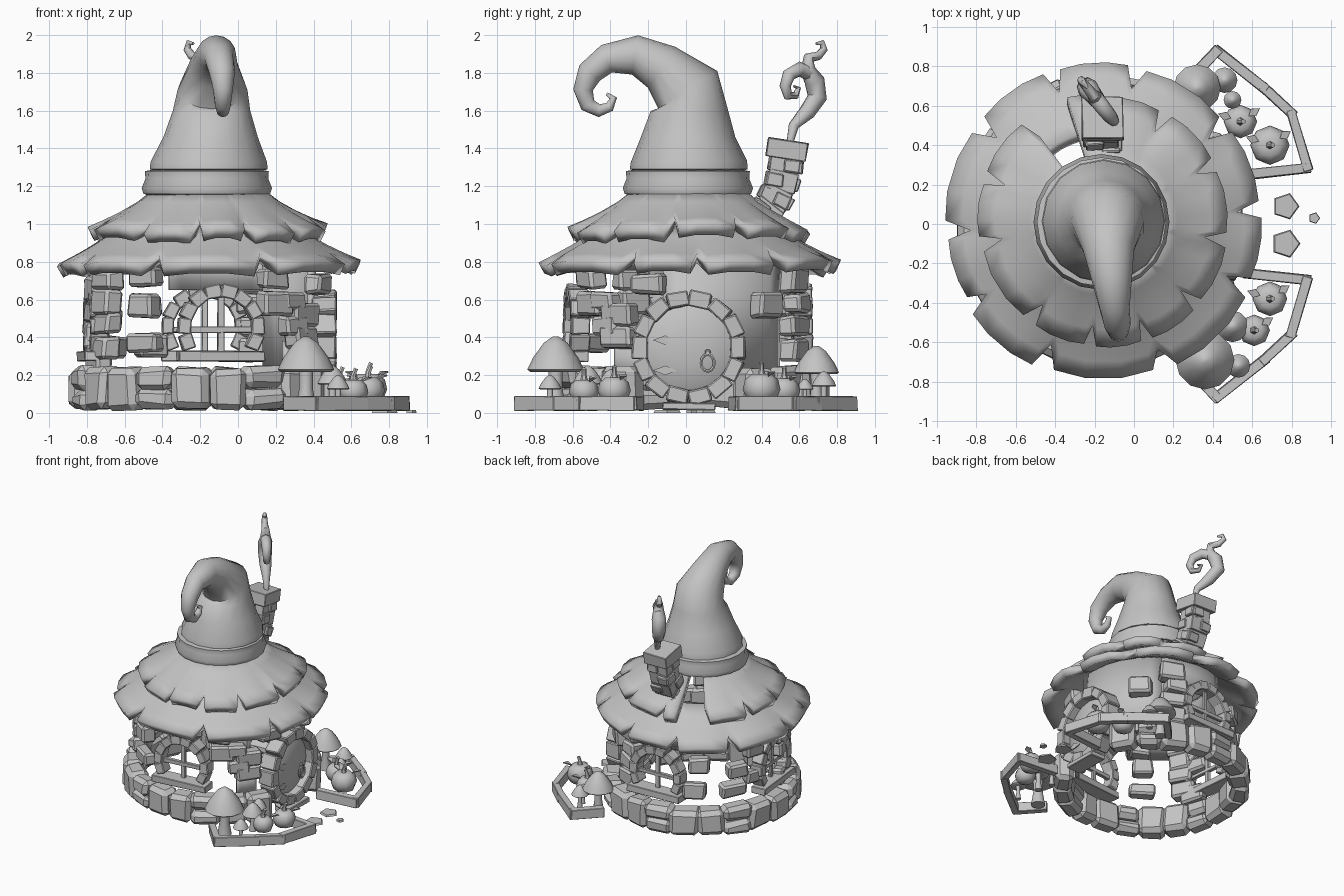
import bpy, bmesh, random
from math import sin, cos, radians, pi, tau
from mathutils import Vector, Matrix

random.seed(7)
if "Cube" in bpy.data.objects:
    bpy.data.objects.remove(bpy.data.objects["Cube"])

CX, CY = -0.155, 0.015  # axis of the house

clay = bpy.data.materials.new("clay_grey")
clay.use_nodes = True
GREY = (0.55, 0.55, 0.55, 1)
clay.diffuse_color = GREY
clay.node_tree.nodes["Principled BSDF"].inputs["Base Color"].default_value = GREY


def finish(name, bm, smooth=40, bevel=0, thick=0):
    bmesh.ops.recalc_face_normals(bm, faces=bm.faces)
    me = bpy.data.meshes.new(name)
    bm.to_mesh(me)
    bm.free()
    me.materials.append(clay)
    ob = bpy.data.objects.new(name, me)
    bpy.context.collection.objects.link(ob)
    if thick:
        m = ob.modifiers.new("thickness", "SOLIDIFY")
        m.thickness, m.offset = thick, -1
    if bevel:
        m = ob.modifiers.new("worn_edges", "BEVEL")
        m.width, m.segments = bevel, 1
    if smooth:
        bpy.ops.object.select_all(action="DESELECT")
        ob.select_set(True)
        bpy.context.view_layer.objects.active = ob
        bpy.ops.object.shade_smooth_by_angle(angle=radians(smooth))


def skin(bm, rings):
    """Join rings of points into a closed tube."""
    vs = [[bm.verts.new(p) for p in ring] for ring in rings]
    n = len(vs[0])
    for a, b in zip(vs, vs[1:]):
        for i in range(n):
            j = (i + 1) % n
            bm.faces.new((a[i], a[j], b[j], b[i]))
    bm.faces.new(vs[0])
    bm.faces.new(vs[-1])


def sweep(name, path, side, n=10):
    """Tube through (x, y, z, radius) points; side is across the bend."""
    side, rings = Vector(side).normalized(), []
    pts = [Vector(p[:3]) for p in path]
    for i, p in enumerate(pts):
        t = pts[min(i + 1, len(pts) - 1)] - pts[max(i - 1, 0)]
        up, r = t.cross(side).normalized(), path[i][3]
        rings.append([p + r * (cos(a) * side + sin(a) * up)
                      for a in (tau * k / n for k in range(n))])
    bm = bmesh.new()
    skin(bm, rings)
    finish(name, bm, 50)


def lathe(name, profile, x, y, n=16, lobes=0, smooth=50):
    rings = []
    for r, z in profile:
        ring = []
        for a in (tau * k / n for k in range(n)):
            rr = r * (1 - 0.07 * abs(sin(lobes * a / 2)))
            ring.append((x + rr * cos(a), y + rr * sin(a), z))
        rings.append(ring)
    bm = bmesh.new()
    skin(bm, rings)
    finish(name, bm, smooth)


def blocks(name, items, jitter=0.012, bevel=0.012):
    """Rough blocks, each given as (matrix, size)."""
    bm = bmesh.new()
    for m, size in items:
        geo = bmesh.ops.create_cube(bm, size=1, matrix=m @ Matrix.Diagonal((*size, 1)))
        for v in geo["verts"]:
            v.co += Vector([random.uniform(-jitter, jitter) for _ in "xyz"])
    finish(name, bm, 0, bevel)


def move(x, y, z):
    return Matrix.Translation((x, y, z))


def around(az, r, z):
    """Frame on the wall: local x points outward, y along the wall."""
    a = radians(az)
    return move(CX + r * cos(a), CY + r * sin(a), z) @ Matrix.Rotation(a, 4, "Z")


def arch(frame, radius, start, end, count, size):
    for k in range(count):
        a = radians(start + (end - start) * k / (count - 1))
        yield frame @ move(0, radius * cos(a), radius * sin(a)) @ Matrix.Rotation(a, 4, "X"), size


def petal_roof(name, seams, r0, z0, r1, z1, notch, gap=None):
    """Drooping shingles between seam azimuths, parted by V notches."""
    rows, bm, cols, angs = 5, bmesh.new(), [], []
    for a0, a1 in zip(seams, seams[1:] + [seams[0] + 360]):
        drop, reach = random.uniform(-0.02, 0.02), random.uniform(-0.015, 0.015)
        for t in (0, 0.1, 0.35, 0.65, 0.9):
            rim = r1 + reach - notch * (t == 0) - 0.005 * (t in (0.1, 0.9))
            az = a0 + (a1 - a0) * t
            col = []
            for s in (i / (rows - 1) for i in range(rows)):
                r = r0 + (rim - r0) * s
                f = ((r - r0) / (r1 - r0)) ** 0.85 if s else 0
                lift = 0.02 * (0.1 < t < 0.9) + drop
                col.append(bm.verts.new(around(az, r, z0 + (z1 - z0) * f + lift * s * s).translation))
            cols.append(col)
            angs.append(az)
    for i, a in enumerate(cols):
        if gap and gap[0] < angs[i] < gap[1]:
            continue
        b = cols[(i + 1) % len(cols)]
        for j in range(rows - 1):
            bm.faces.new((a[j], a[j + 1], b[j + 1], b[j]))
    finish(name, bm, 35, thick=0.065)


# Roof and hat
petal_roof("lower_roof", [4, 38, 78, 109, 142, 184, 212, 247, 293, 336],
           0.46, 1.0, 0.81, 0.787, 0.12)
petal_roof("upper_roof", [-9, 27, 60, 95, 127, 160, 190, 234, 264, 290, 318],
           0.29, 1.185, 0.645, 0.957, 0.11, (105, 126))
lathe("hat_band", [(0.28, 1.14), (0.335, 1.16), (0.345, 1.19), (0.325, 1.24),
                   (0.328, 1.28), (0.27, 1.29)], CX - 0.01, 0.01, 20)
sweep("hat", [(-0.155, 0.015, 1.27, 0.24), (-0.155, 0.015, 1.29, 0.312), (-0.155, 0.015, 1.33, 0.308),
              (-0.145, 0.012, 1.46, 0.25), (-0.14, 0.018, 1.6, 0.205), (-0.135, 0.01, 1.71, 0.185),
              (-0.13, -0.13, 1.83, 0.13), (-0.115, -0.27, 1.895, 0.105), (-0.1, -0.42, 1.875, 0.078),
              (-0.085, -0.51, 1.8, 0.068), (-0.08, -0.545, 1.71, 0.052), (-0.08, -0.52, 1.63, 0.042),
              (-0.08, -0.46, 1.6, 0.034), (-0.08, -0.405, 1.62, 0.027), (-0.08, -0.385, 1.665, 0.02),
              (-0.08, -0.42, 1.69, 0.008)], (1, 0, 0), 16)

# Chimney: bending stack of brick courses and a cap
core, bricks = [], []
for row, (y, z, tilt) in enumerate(((0.425, 1.06, -38), (0.475, 1.14, -26), (0.51, 1.225, -14), (0.525, 1.31, -8))):
    f = move(-0.16, y, z) @ Matrix.Rotation(radians(tilt), 4, "X")
    core.append((f, (0.165, 0.155, 0.11)))
    for q in range(4):
        shift = 0.04 if (row + q) % 2 else -0.04
        bricks.append((f @ Matrix.Rotation(q * pi / 2, 4, "Z") @ move(0.08, shift, 0), (0.03, 0.09, 0.068)))
blocks("chimney_core", core, 0.004, 0.004)
blocks("chimney_bricks", bricks, 0.006, 0.006)
blocks("chimney_cap", [(move(-0.16, 0.535, 1.395) @ Matrix.Rotation(radians(-9), 4, "X"),
                        (0.21, 0.215, 0.1))], 0.004, 0.004)


def smoke(name, path):
    pts = [(-0.1 - 0.8 * (y - 0.52), y, z, r) for y, z, r in path]
    sweep(name, pts, (1, 0.8, 0), 8)


smoke("smoke_plume", [(0.55, 1.43, 0.018), (0.57, 1.52, 0.028), (0.64, 1.59, 0.045), (0.695, 1.67, 0.052),
                      (0.68, 1.76, 0.054), (0.645, 1.82, 0.04), (0.65, 1.88, 0.03), (0.7, 1.89, 0.024),
                      (0.73, 1.925, 0.021), (0.72, 1.96, 0.016), (0.69, 1.955, 0.007)])
smoke("smoke_curl", [(0.67, 1.79, 0.04), (0.6, 1.82, 0.04), (0.545, 1.79, 0.036), (0.525, 1.73, 0.03),
                     (0.54, 1.68, 0.026), (0.58, 1.68, 0.02), (0.595, 1.72, 0.014), (0.57, 1.73, 0.006)])

# Foundation ring, open at the door
stones, count = [], 19
for k in range(count):
    az = 32 + 296 * k / (count - 1)
    wide = random.uniform(0.19, 0.23)
    if k % 3 == 1:
        stones += [(around(az, 0.67, z), (0.14, wide, h)) for z, h in ((0.07, 0.1), (0.185, 0.12))]
    else:
        stones.append((around(az, 0.665, 0.13), (0.15, wide, random.uniform(0.2, 0.23))))
blocks("foundation_stones", stones, 0.014, 0.032)

# Scattered wall stones: azimuth, then heights in that column
COLUMNS = {-122: (0.37, 0.57, 0.72), -152: (0.34, 0.47, 0.59, 0.7), -163: (0.29, 0.53, 0.66),
           -56: (0.58, 0.71), -45: (0.46, 0.59), -36: (0.4, 0.52), -22: (0.68,), 43: (0.57,),
           66: (0.33, 0.46, 0.58, 0.7), 122: (0.36, 0.57), 148: (0.35, 0.5), 163: (0.42, 0.65)}
stones = [(around(az + random.uniform(-2, 2), 0.615, z),
           (0.1, random.uniform(0.15, 0.2), random.uniform(0.1, 0.135)))
          for az, heights in COLUMNS.items() for z in heights]
blocks("wall_stones", stones, 0.01, 0.016)


def plaster(name, az0, az1, z0, z1):
    bm, last = bmesh.new(), None
    for k in range(9):
        az = az0 + (az1 - az0) * k / 8
        pair = [bm.verts.new(around(az, 0.57, z).translation) for z in (z0, z1)]
        if last:
            bm.faces.new((last[0], pair[0], pair[1], last[1]))
        last = pair
    finish(name, bm, 40, thick=0.03)


plaster("plaster_by_door", -14, 58, 0.2, 0.86)
plaster("plaster_at_back", 58, 112, 0.65, 0.86)
plaster("plaster_scrap", -44, -28, 0.16, 0.38)

# Arched windows with sill and crossbars
for i, az in enumerate((-84, 92, 185)):
    f = around(az, 0.6, 0.45)
    blocks(f"window_arch_{i}", arch(f, 0.195, -22, 202, 10, (0.1, 0.068, 0.085)), 0.005, 0.006)
    blocks(f"window_sill_{i}", [(f @ move(0.02, 0, -0.15), (0.12, 0.46, 0.055))], 0.004, 0.004)
    blocks(f"window_bars_{i}", [(f @ move(0, 0, -0.01), (0.03, 0.34, 0.03)),
                                (f @ move(0, 0, 0.02), (0.025, 0.035, 0.3))], 0.003, 0.003)

# Round door: stone ring, domed leaf, hinges and knocker
f = around(0, 0.61, 0.345)
blocks("door_ring", arch(f, 0.26, 0, 334.3, 14, (0.13, 0.08, 0.114)), 0.006, 0.007)
bm = bmesh.new()
skin(bm, [[f @ Vector((x, r * cos(tau * k / 24), r * sin(tau * k / 24))) for k in range(24)]
          for r, x in ((0.225, -0.05), (0.225, 0.0), (0.17, 0.025), (0.09, 0.038), (0.02, 0.042))])
finish("door_leaf", bm, 60)
blocks("door_sill", [(f @ move(0.03, 0, -0.31), (0.13, 0.28, 0.04))], 0.004, 0.005)


def leaf(name, frame, length, width):
    bm = bmesh.new()
    vs = [bm.verts.new(frame @ Vector(p)) for p in
          ((0, 0, 0), (width / 2, length / 2, 0.012), (0, length, 0), (-width / 2, length / 2, 0.012))]
    bm.faces.new(vs)
    finish(name, bm, 0, thick=0.008)


for z in (-0.12, 0.04):
    leaf("door_hinge", f @ move(0.03, -0.19, z) @ Matrix.Rotation(pi / 2, 4, "Y"), 0.13, 0.05)
ring = [f @ Vector((0.05, 0.1 + 0.035 * sin(tau * k / 12), -0.08 + 0.045 * cos(tau * k / 12)))
        for k in range(13)]
sweep("door_knocker", [(*p, 0.009) for p in ring], (1, 0, 0), 6)
blocks("knocker_mount", [(f @ move(0.04, 0.1, -0.025), (0.03, 0.03, 0.03))], 0.003, 0.006)

# Garden beds with plank borders
for tag, s in (("front", -1), ("back", 1)):
    edge = [(0.57, 0.25), (0.88, 0.285), (0.8, 0.56), (0.66, 0.69), (0.42, 0.88), (0.27, 0.72)]
    planks = []
    for a, b in zip(edge, edge[1:]):
        a, b = (Vector((p[0], p[1] * s, 0.05)) for p in (a, b))
        d = b - a
        planks.append((Matrix.Translation((a + b) / 2) @ d.to_track_quat("X", "Z").to_matrix().to_4x4(),
                       (d.length + 0.035, 0.05, 0.076)))
    blocks(f"{tag}_bed_border", planks, 0.003, 0.003)


def mushroom(x, y, top, r):
    z = top - 1.25 * r
    lathe("mushroom", [(0.36 * r, 0.02), (0.24 * r, z * 0.6), (0.25 * r, z + 0.1 * r), (0.9 * r, z),
                       (r, z + 0.08 * r), (0.8 * r, z + 0.5 * r), (0.42 * r, z + 1.02 * r),
                       (0.1 * r, z + 1.25 * r)], x, y, 12)


for spot in ((0.36, -0.69, 0.405, 0.15), (0.5, -0.52, 0.25, 0.08), (0.53, -0.72, 0.2, 0.06),
             (0.47, -0.4, 0.23, 0.06), (0.32, 0.69, 0.355, 0.12), (0.46, 0.73, 0.22, 0.065),
             (0.5, 0.63, 0.18, 0.045)):
    mushroom(*spot)


def pumpkin(x, y, r):
    lathe("pumpkin", [(0.3 * r, 0.05), (0.78 * r, 0.05 + 0.2 * r), (r, 0.05 + 0.75 * r),
                      (0.88 * r, 0.05 + 1.25 * r), (0.55 * r, 0.05 + 1.55 * r), (0.15 * r, 0.05 + 1.55 * r)],
          x, y, 16, 8, 60)
    z = 0.05 + 1.5 * r
    sweep("pumpkin_stem", [(x, y, z, 0.022), (x, y, z + 0.03, 0.013), (x + 0.015, y, z + 0.065, 0.013)],
          (0, 1, 0), 6)
    for a in (0.6, 2.8):
        leaf("pumpkin_leaf", move(x + 0.6 * r * cos(a), y + 0.6 * r * sin(a), z)
             @ Matrix.Rotation(a - pi / 2, 4, "Z") @ Matrix.Rotation(0.3, 4, "X"), 0.07, 0.045)


for spot in ((0.69, 0.4, 0.1), (0.54, 0.52, 0.085), (0.69, -0.38, 0.088), (0.61, -0.54, 0.08)):
    pumpkin(*spot)

# Stepping stones before the door
for x, y, r in ((0.77, 0.09, 0.07), (0.77, -0.1, 0.075), (0.915, 0.03, 0.03)):
    lathe("stepping_stone", [(r, 0), (0.9 * r, 0.015)], x, y, 5, 0, 30)
